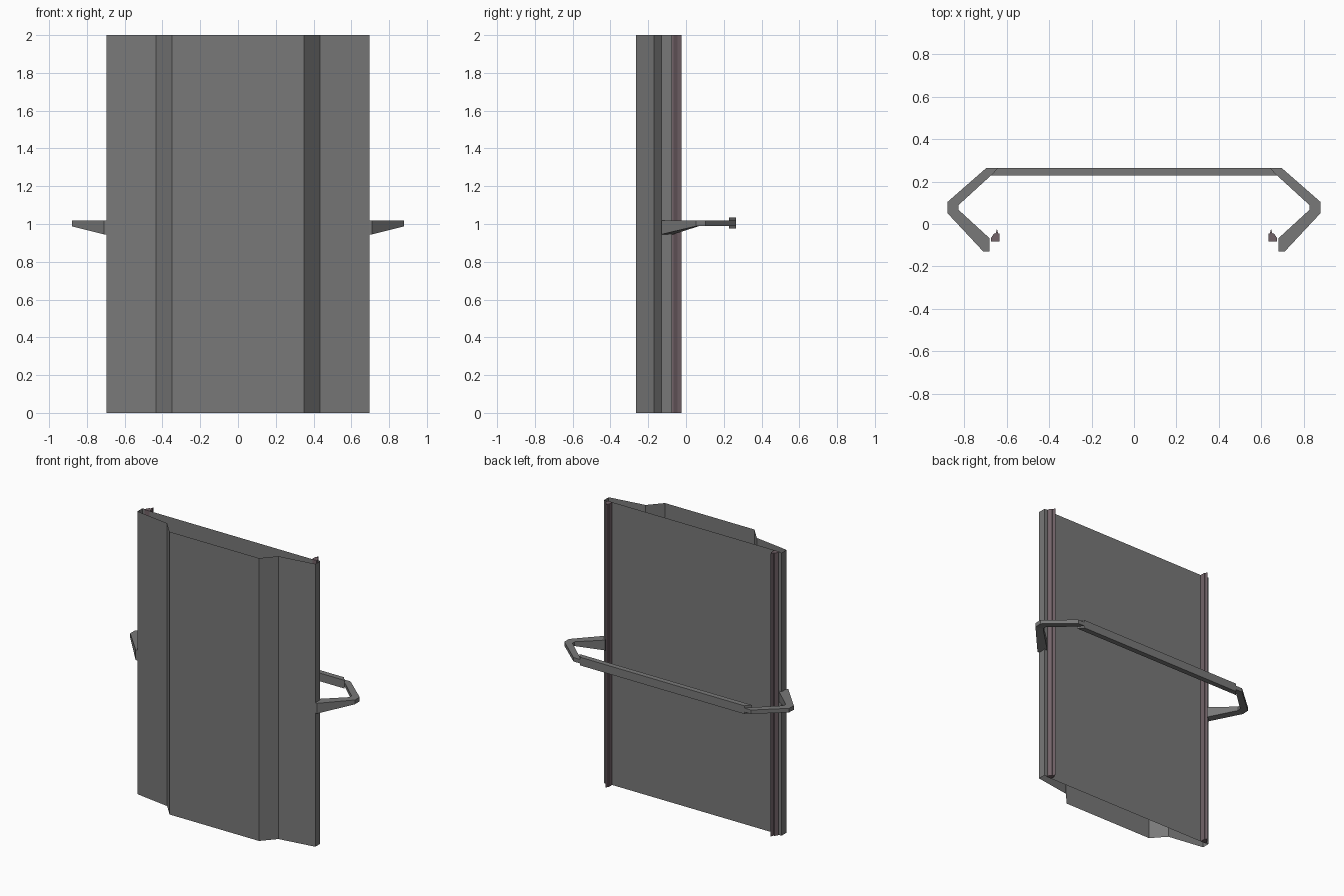
import bpy, bmesh

if "Cube" in bpy.data.objects:
    bpy.data.objects.remove(bpy.data.objects["Cube"])

def material(name, rgb):
    m = bpy.data.materials.new(name)
    m.diffuse_color = (*rgb, 1)
    m.use_nodes = True
    m.node_tree.nodes["Principled BSDF"].inputs["Base Color"].default_value = m.diffuse_color
    return m

GREY = material("steel_grey", (0.19, 0.19, 0.19))
MAUVE = material("mauve_grey", (0.17, 0.125, 0.14))

def finish(bm, name, mat, recalc=True):
    if recalc:
        bmesh.ops.recalc_face_normals(bm, faces=bm.faces)
    me = bpy.data.meshes.new(name)
    bm.to_mesh(me)
    bm.free()
    me.materials.append(mat)
    ob = bpy.data.objects.new(name, me)
    bpy.context.collection.objects.link(ob)
    return ob

def sheet(name, pts, mat, z0=0.0, z1=2.0):
    """Open strip: a plan polyline raised from z0 to z1."""
    bm = bmesh.new()
    cols = [(bm.verts.new((x, y, z0)), bm.verts.new((x, y, z1))) for x, y in pts]
    for (a, b), (c, d) in zip(cols, cols[1:]):
        bm.faces.new((a, c, d, b))
    return finish(bm, name, mat, False)

def prism(name, pts, mat, z0=0.0, z1=2.0):
    """Closed plan outline raised from z0 to z1, with end caps."""
    bm = bmesh.new()
    lo = [bm.verts.new((x, y, z0)) for x, y in pts]
    hi = [bm.verts.new((x, y, z1)) for x, y in pts]
    bm.faces.new(lo[::-1])
    bm.faces.new(hi)
    for i in range(len(pts)):
        j = (i + 1) % len(pts)
        bm.faces.new((lo[i], lo[j], hi[j], hi[i]))
    return finish(bm, name, mat)

def arm(name, s):
    """Side arm: stations of outer point, inner point and underside height."""
    bm = bmesh.new()
    stations = [((0.71, -0.13), (0.68, -0.13), 0.945),
                ((0.71, -0.13), (0.68, -0.068), 0.945),
                ((0.88, 0.052), (0.826, 0.066), 0.988),
                ((0.88, 0.103), (0.826, 0.09), 0.99),
                ((0.695, 0.265), (0.675, 0.228), 0.99),
                ((0.642, 0.265), (0.675, 0.228), 0.99)]
    rings = []
    for o, i, zb in stations:
        rings.append([bm.verts.new((s * p[0], p[1], z))
                      for p, z in ((o, zb), (i, zb), (i, 1.018), (o, 1.018))])
    for r, q in zip(rings, rings[1:]):
        for k in range(4):
            n = (k + 1) % 4
            bm.faces.new((r[k], r[n], q[n], q[k]))
    bm.faces.new(rings[0][::-1])
    bm.faces.new(rings[-1])
    bmesh.ops.remove_doubles(bm, verts=bm.verts, dist=0.0005)
    return finish(bm, name, GREY)

# Folded front skin, open at top and bottom, with raised centre and side returns
right = [(0.35, -0.265), (0.435, -0.17), (0.696, -0.13), (0.696, -0.075), (0.673, -0.075)]
sheet("front_panel", [(-x, y) for x, y in reversed(right)] + right, GREY)

# Flat back skin
sheet("back_panel", [(0.64, -0.082), (-0.64, -0.082)], GREY)

# Vertical rails with a thin ridge, and the handle arms, on both sides
for s, side in ((1, "right"), (-1, "left")):
    rail = [(0.635, -0.082), (0.673, -0.082), (0.673, -0.065), (0.66, -0.045),
            (0.652, -0.045), (0.646, -0.024), (0.64, -0.045), (0.635, -0.045)]
    prism(side + "_rail", [(s * x, y) for x, y in rail], MAUVE)
    arm(side + "_handle_arm", s)

# Long bar across the back
prism("handle_bar", [(-0.642, 0.265), (-0.675, 0.228), (0.675, 0.228), (0.642, 0.265)],
      GREY, 0.976, 1.034)
